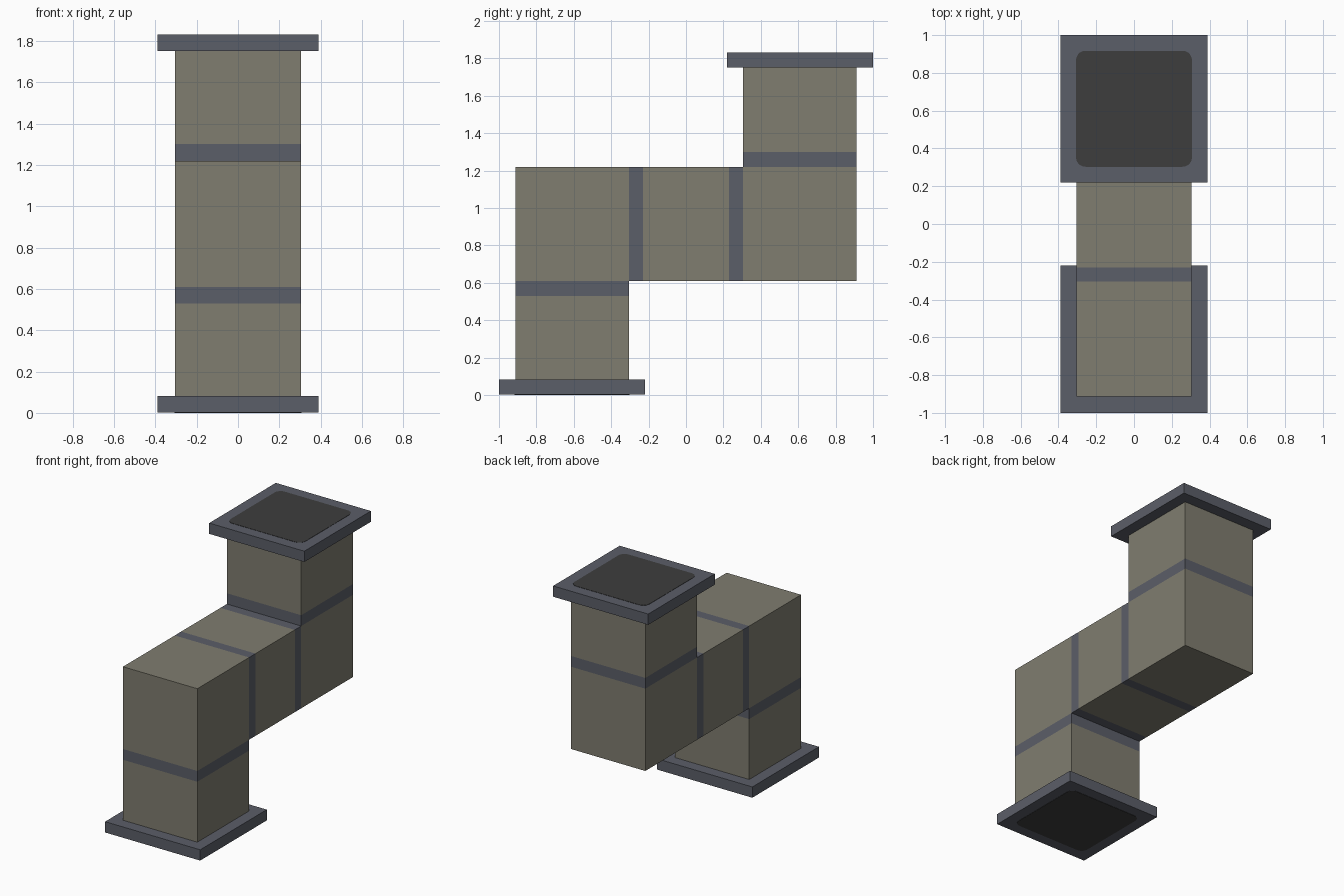
import bpy, bmesh, math

if "Cube" in bpy.data.objects:
    bpy.data.objects.remove(bpy.data.objects["Cube"])


def material(name, rgb):
    m = bpy.data.materials.new(name)
    m.diffuse_color = (*rgb, 1)
    m.use_nodes = True
    m.node_tree.nodes["Principled BSDF"].inputs["Base Color"].default_value = m.diffuse_color
    return m


BEIGE = material("duct beige", (0.215, 0.205, 0.16))
SLATE = material("slate trim", (0.105, 0.112, 0.138))
DARK = material("dark opening", (0.047, 0.047, 0.047))
W = 0.305           # half width of the duct
A, B = 0.305, 0.912  # inner and outer duct walls in y


def finish(bm, name, mats):
    bmesh.ops.remove_doubles(bm, verts=bm.verts, dist=1e-5)
    bmesh.ops.recalc_face_normals(bm, faces=bm.faces)
    me = bpy.data.meshes.new(name)
    bm.to_mesh(me)
    bm.free()
    for m in mats:
        me.materials.append(m)
    ob = bpy.data.objects.new(name, me)
    bpy.context.collection.objects.link(ob)
    return ob


# Duct: side profile cells (y0, y1, z0, z1, material), extruded across x
cells = [
    (-B, -A, 0.08, 0.53, 0), (-B, -A, 0.53, 0.61, 1), (-B, -A, 0.61, 1.22, 0),
    (-A, -0.23, 0.61, 1.22, 1), (-0.23, 0.23, 0.61, 1.22, 0), (0.23, A, 0.61, 1.22, 1),
    (A, B, 0.61, 1.22, 0), (A, B, 1.22, 1.30, 1), (A, B, 1.30, 1.75, 0),
]
edges = {}
bm = bmesh.new()


def quad(points, mat):
    bm.faces.new([bm.verts.new(p) for p in points]).material_index = mat


for y0, y1, z0, z1, mat in cells:
    c = [(y0, z0), (y1, z0), (y1, z1), (y0, z1)]
    for x in (-W, W):
        quad([(x, y, z) for y, z in c], mat)
    for p, q in zip(c, c[1:] + c[:1]):
        edges.setdefault(frozenset((p, q)), []).append((p, q, mat))
for users in edges.values():
    if len(users) == 1:  # outer wall only, no faces between cells
        p, q, mat = users[0]
        quad([(-W, *p), (W, *p), (W, *q), (-W, *q)], mat)
finish(bm, "duct", [BEIGE, SLATE])


# Flanges and rounded opening plates
def prism(name, outline, z0, z1, mat):
    b = bmesh.new()
    f = b.faces.new([b.verts.new((x, y, z0)) for x, y in outline])
    top = bmesh.ops.extrude_face_region(b, geom=[f])["geom"]
    vs = [v for v in top if isinstance(v, bmesh.types.BMVert)]
    bmesh.ops.translate(b, verts=vs, vec=(0, 0, z1 - z0))
    return finish(b, name, [mat])


def rounded(cy, h, r, n=5):
    pts = []
    for k, (sx, sy) in enumerate(((1, 1), (-1, 1), (-1, -1), (1, -1))):
        for i in range(n + 1):
            a = math.pi / 2 * (k + i / n)
            pts.append((sx * (h - r) + r * math.cos(a), cy + sy * (h - r) + r * math.sin(a)))
    return pts


F, CY = 0.39, 0.61
for name, s, z0, z1, p0, p1 in (("bottom", -1, 0.002, 0.082, 0, 0.004),
                                ("top", 1, 1.75, 1.83, 1.828, 1.832)):
    cy = s * CY
    square = [(-F, cy - F), (F, cy - F), (F, cy + F), (-F, cy + F)]
    prism(name + "_flange", square, z0, z1, SLATE)
    prism(name + "_opening", rounded(cy, 0.307, 0.05), p0, p1, DARK)
